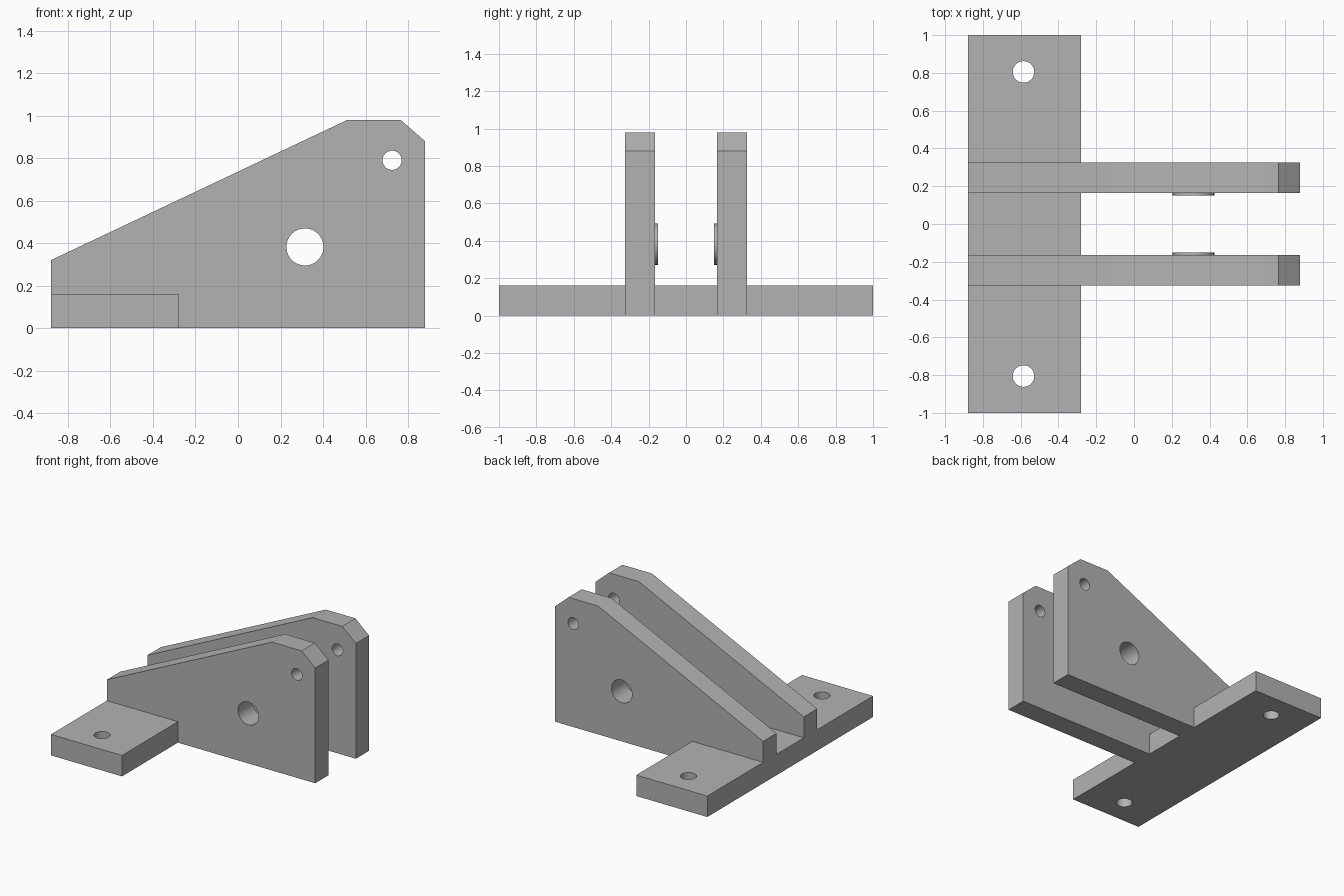
import bpy, bmesh
from math import cos, sin, tau, radians
from mathutils import Matrix

cube = bpy.data.objects.get("Cube")
if cube:
    bpy.data.objects.remove(cube, do_unlink=True)

grey = bpy.data.materials.new("plain grey")
grey.use_nodes = True
COLOUR = (0.45, 0.45, 0.45, 1)
grey.diffuse_color = COLOUR
grey.node_tree.nodes["Principled BSDF"].inputs["Base Color"].default_value = COLOUR

BASE_HEIGHT = 0.16
PLATE_IN, PLATE_OUT = 0.165, 0.325
PIVOT = (0.315, 0.382)
BORE = 0.087


def circle(centre, radius, count=64):
    return [(centre[0] + radius * cos(tau * i / count),
             centre[1] + radius * sin(tau * i / count)) for i in range(count)]


def slab(name, outlines, low, high, upright=False):
    """Extrude an outline with holes from low to high, along z or (upright) along y."""
    curve = bpy.data.curves.new(name, "CURVE")
    curve.dimensions = "2D"
    curve.fill_mode = "BOTH"
    curve.extrude = (high - low) / 2
    for points in outlines:
        spline = curve.splines.new("POLY")
        spline.points.add(len(points) - 1)
        for point, (a, b) in zip(spline.points, points):
            point.co = (a, b, 0, 1)
        spline.use_cyclic_u = True
    helper = bpy.data.objects.new(name + "_outline", curve)
    bpy.context.collection.objects.link(helper)
    bpy.context.view_layer.update()
    mesh = bpy.data.meshes.new_from_object(
        helper.evaluated_get(bpy.context.evaluated_depsgraph_get()))
    bpy.data.objects.remove(helper, do_unlink=True)

    middle = (low + high) / 2
    place = Matrix.Translation((0, middle, 0) if upright else (0, 0, middle))
    if upright:
        place = place @ Matrix.Rotation(radians(90), 4, "X")
    mesh.transform(place)
    bm = bmesh.new()
    bm.from_mesh(mesh)
    bmesh.ops.remove_doubles(bm, verts=bm.verts, dist=0.0001)
    bmesh.ops.recalc_face_normals(bm, faces=bm.faces)
    bm.to_mesh(mesh)
    bm.free()
    mesh.name = name
    mesh.materials.clear()
    mesh.materials.append(grey)
    obj = bpy.data.objects.new(name, mesh)
    bpy.context.collection.objects.link(obj)
    return obj


# Mounting base with a bolt hole at each end
base = slab("mounting_base", [
    [(-0.88, -1), (-0.28, -1), (-0.28, 1), (-0.88, 1)],
    circle((-0.585, -0.805), 0.057), circle((-0.585, 0.805), 0.057),
], 0, BASE_HEIGHT)
parts = [base]

# Pair of upright side plates, resting on and butting against the base
plate = [(-0.88, BASE_HEIGHT), (-0.28, BASE_HEIGHT), (-0.28, 0), (0.88, 0),
         (0.88, 0.88), (0.765, 0.98), (0.515, 0.98), (-0.88, 0.32)]
for side, sign in (("front", -1), ("back", 1)):
    low, high = sorted((sign * PLATE_IN, sign * PLATE_OUT))
    parts.append(slab(side + "_side_plate",
                      [plate, circle(PIVOT, BORE), circle((0.725, 0.79), 0.045)],
                      low, high, True))
    # Thin raised ring around the pivot bore on the inner face
    low, high = sorted((sign * 0.15, sign * PLATE_IN))
    parts.append(slab(side + "_pivot_ring",
                      [circle(PIVOT, 0.11), circle(PIVOT, BORE)], low, high, True))

# Smooth round surfaces, crisp edges
bpy.ops.object.select_all(action="DESELECT")
for part in parts:
    part.select_set(True)
bpy.context.view_layer.objects.active = base
bpy.ops.object.shade_smooth_by_angle(angle=radians(30))
